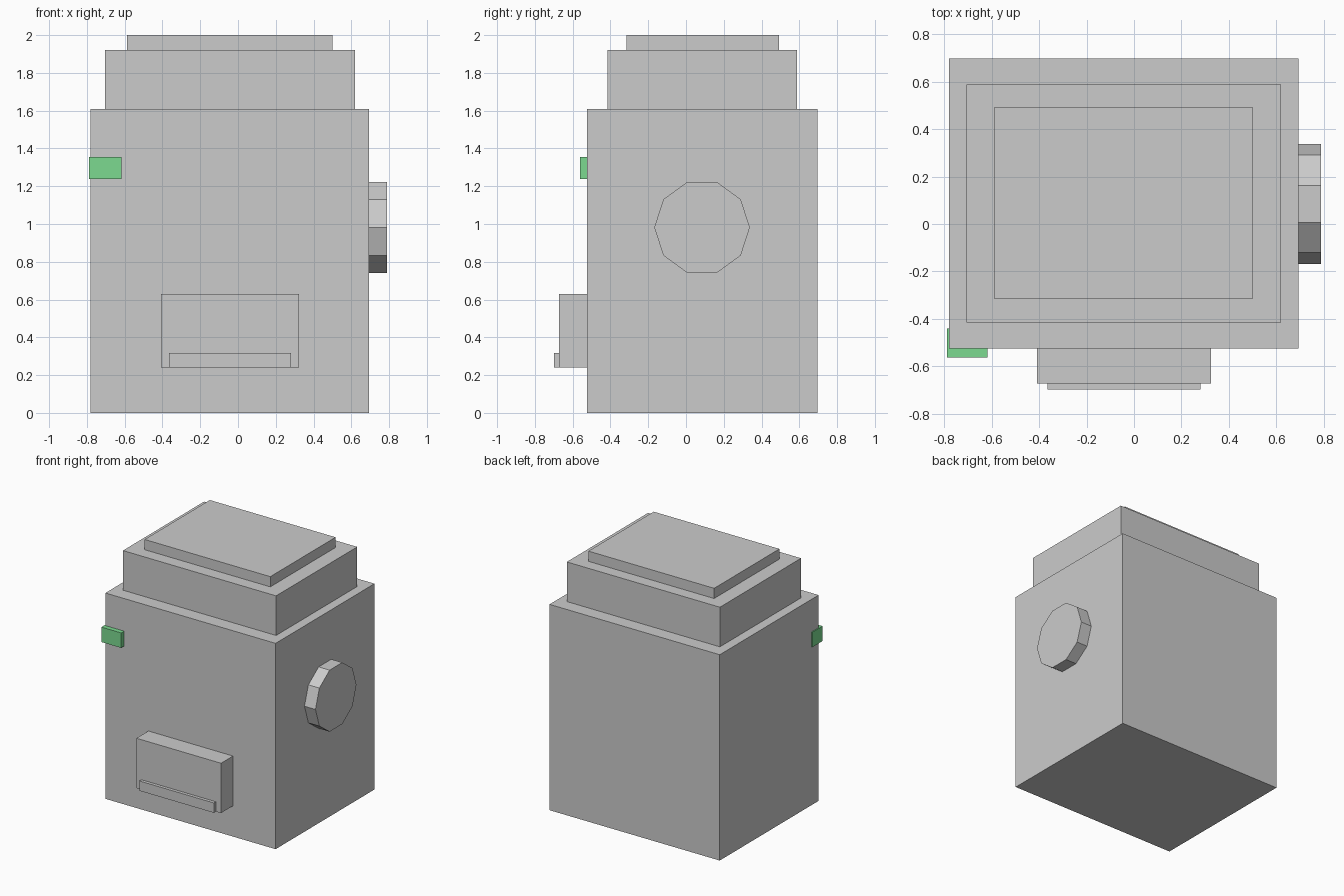
import bpy
import bmesh
from math import pi
from mathutils import Matrix

if "Cube" in bpy.data.objects:
    bpy.data.objects.remove(bpy.data.objects["Cube"])


def finish(name, bm, mat=None):
    mesh = bpy.data.meshes.new(name)
    bm.to_mesh(mesh)
    bm.free()
    obj = bpy.data.objects.new(name, mesh)
    bpy.context.collection.objects.link(obj)
    if mat:
        mesh.materials.append(mat)
    return obj


def box(name, x, y, z, mat=None):
    """Box from (min, max) ranges on each axis."""
    bm = bmesh.new()
    size = [b - a for a, b in (x, y, z)]
    mid = [(a + b) / 2 for a, b in (x, y, z)]
    bmesh.ops.create_cube(bm, size=1, matrix=Matrix.Translation(mid) @ Matrix.Diagonal((*size, 1)))
    return finish(name, bm, mat)


green = bpy.data.materials.new("green_light")
green.diffuse_color = (0.2, 0.7, 0.28, 1)
green.use_nodes = True
green.node_tree.nodes["Principled BSDF"].inputs["Base Color"].default_value = green.diffuse_color

# Stepped housing
box("body", (-0.78, 0.693), (-0.525, 0.697), (0, 1.61))
box("upper_step", (-0.705, 0.62), (-0.415, 0.588), (1.61, 1.92))
box("top_cap", (-0.588, 0.50), (-0.315, 0.492), (1.92, 2.0))

# Front tray and its lip
box("front_tray", (-0.408, 0.324), (-0.673, -0.525), (0.24, 0.63))
box("tray_lip", (-0.365, 0.28), (-0.698, -0.673), (0.24, 0.317))

# Green indicator wrapping the front left corner
box("indicator_light", (-0.788, -0.618), (-0.562, -0.44), (1.238, 1.355), green)

# Ten-sided dial on the right side, one corner pointing along y
bm = bmesh.new()
bmesh.ops.create_cone(bm, cap_ends=True, segments=10, radius1=0.253, radius2=0.253, depth=0.095)
turn = Matrix.Rotation(pi / 2, 4, 'Y') @ Matrix.Rotation(pi / 2, 4, 'Z')
bm.transform(Matrix.Translation((0.7405, 0.085, 0.982)) @ turn)
# Keep a corner on the horizontal axis whatever the start angle of the primitive
if max(v.co.z for v in bm.verts) > 0.982 + 0.25:
    bm.transform(Matrix.Translation((0, 0.085, 0.982)) @ Matrix.Rotation(pi / 10, 4, 'X')
                 @ Matrix.Translation((0, -0.085, -0.982)))
finish("side_dial", bm)
